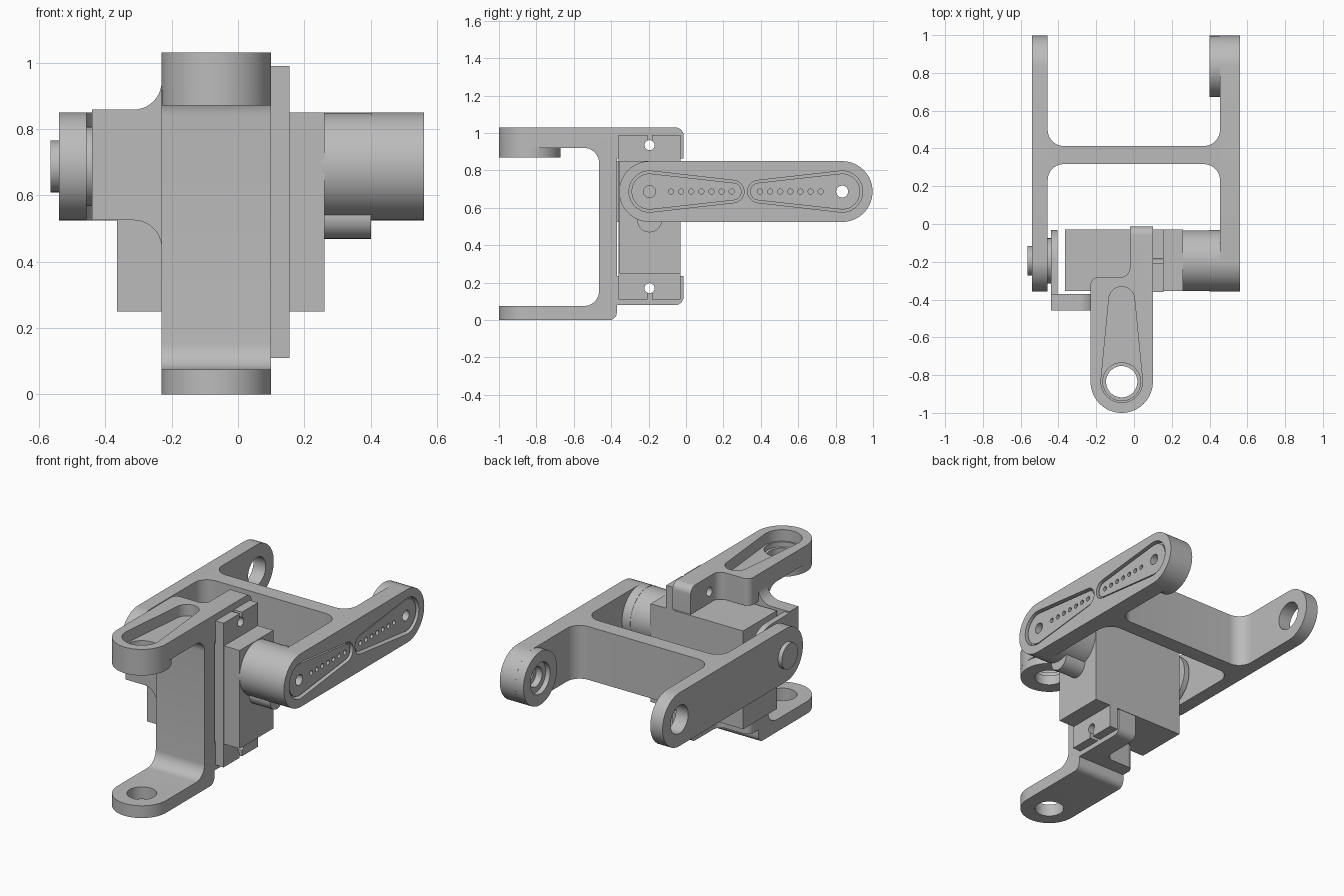
import bpy, bmesh, math
from mathutils import Vector

cube = bpy.data.objects.get("Cube")
if cube:
    bpy.data.objects.remove(cube, do_unlink=True)

GREY = (0.5, 0.5, 0.5, 1)
mat = bpy.data.materials.new("plain grey")
mat.use_nodes = True
mat.diffuse_color = GREY
mat.node_tree.nodes["Principled BSDF"].inputs["Base Color"].default_value = GREY


def rounded(points, steps=10):
    """Polygon outline; a third number on a point is its corner radius."""
    out = []
    for i, p in enumerate(points):
        c = Vector(p[:2])
        if len(p) < 3:
            out.append(c)
            continue
        u = (Vector(points[i - 1][:2]) - c).normalized()
        v = (Vector(points[(i + 1) % len(points)][:2]) - c).normalized()
        half = u.angle(v) / 2
        centre = c + (u + v).normalized() * p[2] / math.sin(half)
        a, b = (c + w * p[2] / math.tan(half) - centre for w in (u, v))
        start = math.atan2(a.y, a.x)
        turn = math.remainder(math.atan2(b.y, b.x) - start, math.tau)
        for k in range(steps + 1):
            t = start + turn * k / steps
            out.append(centre + p[2] * Vector((math.cos(t), math.sin(t))))
    return out


def arc(c, r, a, b, n=28):
    return [Vector((c[0] + r * math.cos(a + (b - a) * k / n),
                    c[1] + r * math.sin(a + (b - a) * k / n))) for k in range(n + 1)]


def teardrop(c1, r1, c2, r2):
    """Outline wrapped around two circles."""
    d = Vector(c2) - Vector(c1)
    base = math.atan2(d.y, d.x)
    a = math.acos((r1 - r2) / d.length)
    return (arc(c1, r1, base + a, base + math.tau - a)
            + arc(c2, r2, base - a, base + a))


def circle(c, r, n=40):
    return arc(c, r, 0, math.tau, n)[:-1]


def rect(a, b, c, d):
    return [(a, c), (b, c), (b, d), (a, d)]


def prism(name, outline, axis, lo, hi):
    """Extrude an outline along an axis; outline is (y,z), (x,z) or (x,y)."""
    place = {"x": lambda p, h: (h, p[0], p[1]),
             "y": lambda p, h: (p[0], h, p[1]),
             "z": lambda p, h: (p[0], p[1], h)}[axis]
    bm = bmesh.new()
    rings = [[bm.verts.new(place(p, h)) for p in outline] for h in (lo, hi)]
    for ring in rings:
        bm.faces.new(ring)
    n = len(outline)
    for i in range(n):
        j = (i + 1) % n
        bm.faces.new((rings[0][i], rings[0][j], rings[1][j], rings[1][i]))
    bmesh.ops.remove_doubles(bm, verts=bm.verts, dist=0.0004)
    bmesh.ops.recalc_face_normals(bm, faces=bm.faces)
    me = bpy.data.meshes.new(name)
    bm.to_mesh(me)
    bm.free()
    me.materials.append(mat)
    ob = bpy.data.objects.new(name, me)
    bpy.context.collection.objects.link(ob)
    return ob


def combine(ob, operation, *tools):
    bpy.context.view_layer.objects.active = ob
    for tool in tools:
        mod = ob.modifiers.new("combine", "BOOLEAN")
        mod.operation, mod.solver, mod.object = operation, "EXACT", tool
        bpy.ops.object.modifier_apply(modifier=mod.name)
        bpy.data.objects.remove(tool, do_unlink=True)
    return ob


def cut(outline, axis, lo, hi):
    return prism("cutter", outline, axis, lo, hi)


AX = (-0.195, 0.687)      # servo shaft in (y, z)
END = (0.835, 0.687)      # far pivot in (y, z)
R = 0.1625
TIP = (-0.065, -0.835)    # pivot of the upright bracket in (x, y)

# Horizontal bracket: two long arms joined by a web
left_arm = prism("driven_arm", teardrop(AX, R, END, R), "x", 0.455, 0.56)
combine(left_arm, "UNION", prism("boss", circle(END, R), "x", 0.40, 0.47))
combine(left_arm, "DIFFERENCE",
        cut(circle(END, 0.095), "x", 0.35, 0.43),
        cut(circle(END, 0.06), "x", 0.35, 0.47),
        cut(circle(END, 0.032), "x", 0.35, 0.6))
right_arm = prism("idler_arm", teardrop(AX, R, END, R), "x", -0.54, -0.457)
combine(right_arm, "DIFFERENCE", cut(circle(END, 0.085), "x", -0.6, -0.4))
web = [(-0.457, 0.22), (-0.457, 0.317, 0.085), (0.455, 0.317, 0.085), (0.455, 0.22),
       (0.48, 0.22), (0.48, 0.51), (0.455, 0.51), (0.455, 0.413, 0.085),
       (-0.457, 0.413, 0.085), (-0.457, 0.51), (-0.48, 0.51), (-0.48, 0.22)]
prism("bracket_web", rounded(web), "z", AX[1] - R, AX[1] + R)

# Servo horns set in pockets on the outer face of the driven arm
for side, (hub, tip, step) in {"front": (AX, (0.25, AX[1]), 1),
                               "rear": (END, (0.39, AX[1]), -1)}.items():
    combine(left_arm, "DIFFERENCE", cut(teardrop(hub, 0.11, tip, 0.06), "x", 0.525, 0.6))
    horn = prism(side + "_horn", teardrop(hub, 0.096, tip, 0.047), "x", 0.52, 0.55)
    combine(horn, "DIFFERENCE", cut(circle(hub, 0.032), "x", 0.5, 0.6),
            *[cut(circle((hub[0] + step * (0.115 + 0.054 * i), hub[1]), 0.014, 16),
                  "x", 0.53, 0.6) for i in range(7)])
combine(left_arm, "DIFFERENCE", cut(circle(AX, 0.032), "x", 0.51, 0.6))

# Servo: case, mounting ears, output housing
prism("servo_case", rect(-0.355, -0.03, 0.25, 0.85), "x", -0.365, 0.26)
prism("output_housing", circle(AX, 0.161, 56), "x", 0.25, 0.402)
prism("horn_boss", circle(AX, R, 56), "x", 0.40, 0.46)
prism("gear_housing", circle((AX[0], 0.535), 0.066), "x", 0.25, 0.40)
ears = {"upper": (0.84, 0.99, 0.935, 1.1), "lower": (0.11, 0.26, 0.17, 0.0)}
for name, (z0, z1, hole, edge) in ears.items():
    ear = prism(name + "_ear", rect(-0.36, -0.03, z0, z1), "x", 0.1, 0.155)
    combine(ear, "DIFFERENCE", cut(circle((AX[0], hole), 0.027, 24), "x", 0.05, 0.2),
            cut(rect(-0.207, -0.183, min(hole, edge), max(hole, edge)), "x", 0.05, 0.2))
prism("case_flange", rect(-0.36, -0.03, 0.25, 0.85), "x", 0.1, 0.155)

# Upright bracket: side profile trimmed by its plan outline
side = [(-1.02, 0), (-0.37, 0, 0.04), (-0.37, 0.08), (-0.013, 0.08, 0.045),
        (-0.013, 0.236), (-0.37, 0.236), (-0.37, 0.865), (-0.013, 0.865),
        (-0.013, 1.03, 0.045), (-1.02, 1.03), (-1.02, 0.92), (-0.465, 0.92, 0.08),
        (-0.465, 0.075, 0.08), (-1.02, 0.075)]
plan = [(-0.23, -1, 0.1649), (0.1, -1, 0.1649), (0.1, 0), (-0.022, 0),
        (-0.022, -0.282, 0.05), (-0.23, -0.282, 0.04)]
upright = prism("upright_bracket", rounded(side), "x", -0.3, 0.2)
combine(upright, "INTERSECT", cut(rounded(plan, 20), "z", -0.1, 1.2))
combine(upright, "UNION", prism("boss", circle(TIP, 0.1645, 56), "z", 0.87, 0.95))
combine(upright, "DIFFERENCE",
        cut(teardrop(TIP, 0.11, (TIP[0], -0.40), 0.068), "z", 0.96, 1.1),
        cut(circle(TIP, 0.1), "z", 0.93, 1.1),
        cut(circle(TIP, 0.083), "z", -0.1, 1.1),
        *[cut(circle((AX[0], z), 0.027, 24), "x", -0.1, 0.2) for z in (0.17, 0.935)])

# Idler support: strip from the upright, turned plate, washer and pin
strip = [(-0.44, 0.525), (-0.23, 0.525, 0.085), (-0.23, 0.40), (-0.215, 0.40),
         (-0.215, 0.98), (-0.23, 0.98), (-0.23, 0.858, 0.085), (-0.44, 0.858)]
prism("idler_strip", rounded(strip), "y", -0.457, -0.37)
plate = [(-0.44, AX[1] - R), (-0.032, AX[1] - R, 0.162),
         (-0.032, AX[1] + R, 0.162), (-0.44, AX[1] + R)]
prism("idler_plate", rounded(plate, 16), "x", -0.44, -0.405)
prism("idler_washer", circle(AX, 0.12), "x", -0.458, -0.43)
prism("idler_pin", circle(AX, 0.078), "x", -0.565, -0.42)

# Smooth the curved walls, keep edges crisp
bpy.ops.object.select_all(action="DESELECT")
for ob in bpy.context.collection.objects:
    if ob.type == "MESH" and mat.name in ob.data.materials:
        ob.select_set(True)
        bpy.context.view_layer.objects.active = ob
bpy.ops.object.shade_smooth_by_angle(angle=math.radians(30))
